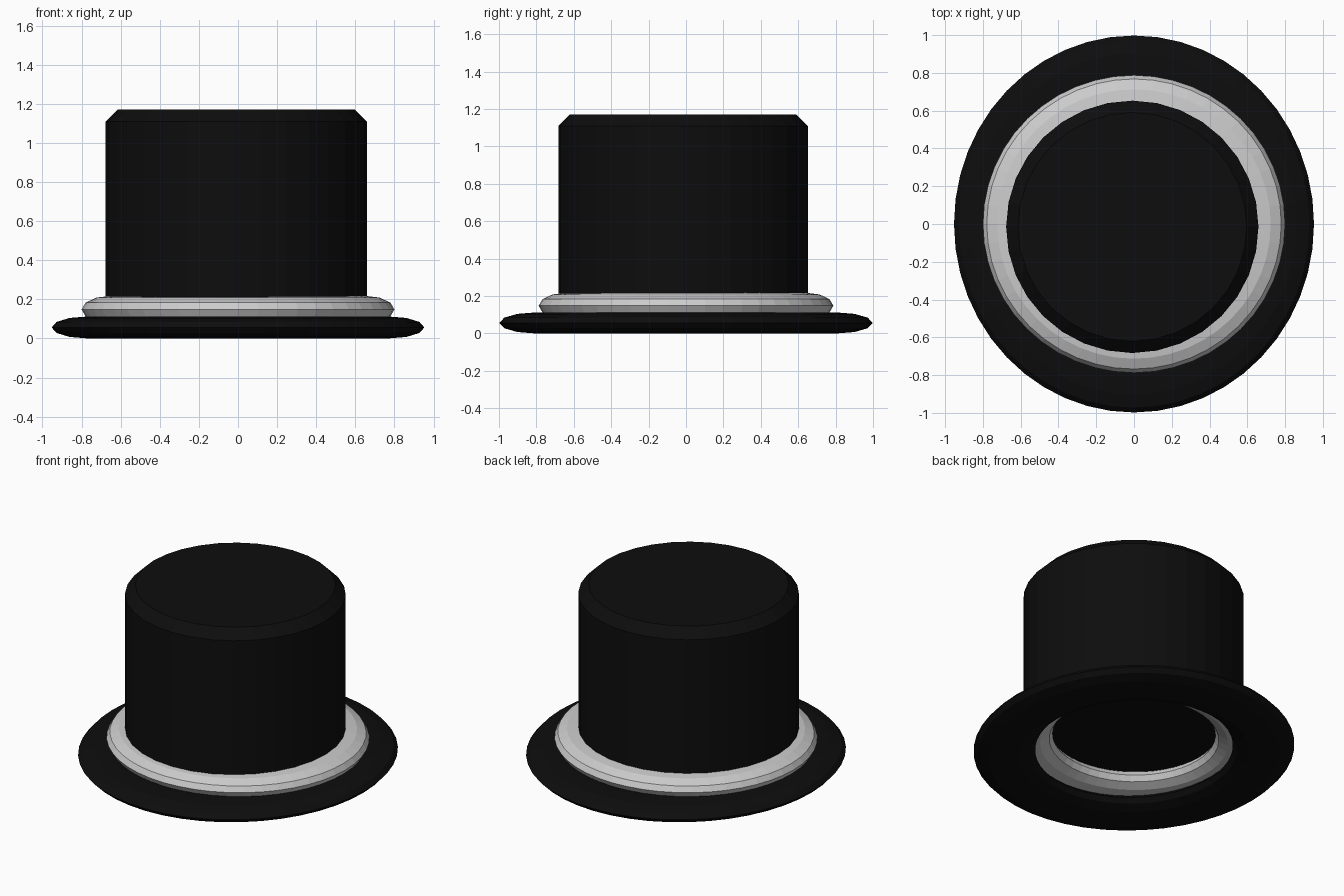
import bpy
import bmesh
from mathutils import Matrix

if "Cube" in bpy.data.objects:
    bpy.data.objects.remove(bpy.data.objects["Cube"])

black = bpy.data.materials.new("black_felt")
black.diffuse_color = (0.004, 0.004, 0.004, 1)
black.use_nodes = True
black.node_tree.nodes["Principled BSDF"].inputs["Base Color"].default_value = black.diffuse_color


def flat_ring(name, major, minor, half_height, z, y_scale, material=None):
    """Torus squashed in z and slightly stretched in y, resting at height z."""
    bpy.ops.mesh.primitive_torus_add(major_radius=major, minor_radius=minor,
                                     major_segments=48, minor_segments=12)
    ring = bpy.context.object
    ring.name = name
    ring.scale = (1, y_scale, half_height / minor)
    ring.location = (0, 0, z)
    bpy.ops.object.transform_apply(location=True, rotation=False, scale=True)
    if material:
        ring.data.materials.append(material)
    return ring


# Oval brim and pale band
flat_ring("brim", 0.77, 0.183, 0.056, 0.056, 1.047, black)
flat_ring("hat_band", 0.648, 0.152, 0.07, 0.148, 0.985)

# Crown: closed cylinder with a chamfered top edge
bottom, top = 0.19, 1.17
bm = bmesh.new()
bmesh.ops.create_cone(bm, cap_ends=True, segments=32, radius1=0.668, radius2=0.668,
                      depth=top - bottom,
                      matrix=Matrix.Translation((-0.009, -0.015, (top + bottom) / 2)))
rim = [e for e in bm.edges if all(v.co.z > top - 0.01 for v in e.verts)]
bmesh.ops.bevel(bm, geom=rim, offset=0.062, segments=1, affect='EDGES')
mesh = bpy.data.meshes.new("crown")
bm.to_mesh(mesh)
bm.free()
mesh.materials.append(black)
crown = bpy.data.objects.new("crown", mesh)
bpy.context.collection.objects.link(crown)
